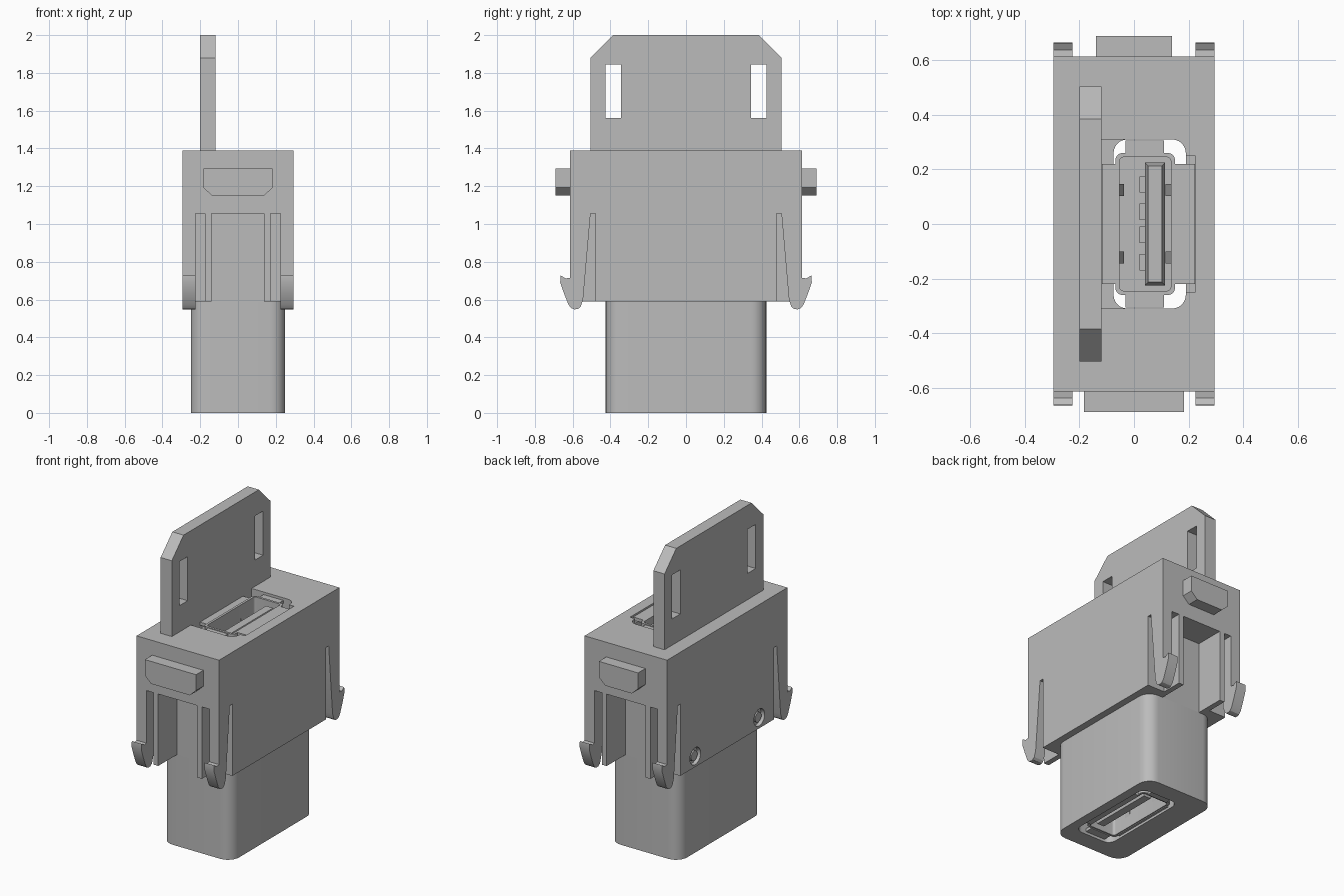
import bpy, bmesh
from math import sin, cos, pi

cube = bpy.data.objects.get("Cube")
if cube:
    bpy.data.objects.remove(cube, do_unlink=True)

grey = bpy.data.materials.new("plastic grey")
grey.use_nodes = True
grey.diffuse_color = (0.5, 0.5, 0.5, 1)
grey.node_tree.nodes["Principled BSDF"].inputs["Base Color"].default_value = (0.5, 0.5, 0.5, 1)


def prism(name, pts, axis, lo, hi):
    """Extrude a flat outline along an axis from lo to hi."""
    place = {"x": lambda u, v, w: (w, u, v),
             "y": lambda u, v, w: (u, w, v),
             "z": lambda u, v, w: (u, v, w)}[axis]
    bm = bmesh.new()
    ends = [[bm.verts.new(place(u, v, w)) for u, v in pts] for w in (lo, hi)]
    bm.faces.new(ends[0])
    bm.faces.new(ends[1])
    n = len(pts)
    for i in range(n):
        j = (i + 1) % n
        bm.faces.new((ends[0][i], ends[0][j], ends[1][j], ends[1][i]))
    bmesh.ops.recalc_face_normals(bm, faces=bm.faces)
    mesh = bpy.data.meshes.new(name)
    bm.to_mesh(mesh)
    bm.free()
    mesh.materials.append(grey)
    obj = bpy.data.objects.new(name, mesh)
    bpy.context.collection.objects.link(obj)
    return obj


def rect(a, b, c, d):
    return [(a, c), (b, c), (b, d), (a, d)]


def round_rect(a, b, c, d, r, steps=6):
    corners = ((b - r, d - r), (a + r, d - r), (a + r, c + r), (b - r, c + r))
    return [(x + r * cos((k + i / steps) * pi / 2), y + r * sin((k + i / steps) * pi / 2))
            for k, (x, y) in enumerate(corners) for i in range(steps + 1)]


def circle(u, v, r, n=24):
    return [(u + r * cos(2 * pi * i / n), v + r * sin(2 * pi * i / n)) for i in range(n)]


def box(name, x0, x1, y0, y1, z0, z1):
    return prism(name, rect(x0, x1, y0, y1), "z", z0, z1)


def activate(obj):
    bpy.ops.object.select_all(action="DESELECT")
    obj.select_set(True)
    bpy.context.view_layer.objects.active = obj


def cut(obj, *cutters):
    for c in cutters:
        mod = obj.modifiers.new("cut", "BOOLEAN")
        mod.operation = "DIFFERENCE"
        mod.solver = "EXACT"
        mod.object = c
        activate(obj)
        bpy.ops.object.modifier_apply(modifier=mod.name)
        bpy.data.objects.remove(c, do_unlink=True)


def smooth(obj):
    activate(obj)
    bpy.ops.object.shade_smooth_by_angle(angle=pi / 6)


# Housing with the socket well, end notches and clip slots
housing = box("housing", -0.295, 0.295, -0.615, 0.615, 0.59, 1.39)
cut(housing,
    prism("well", round_rect(-0.075, 0.19, -0.31, 0.31, 0.05), "z", 0.5, 1.45),
    box("well_step", -0.12, 0.0, -0.31, 0.31, 1.33, 1.45),
    box("flange_recess", 0.1, 0.225, -0.25, 0.25, 1.36, 1.45))
for s in (-1, 1):
    y0, y1 = sorted((s * 0.425, s * 0.7))
    cut(housing, box("notch", -0.14, 0.137, y0, y1, 0.5, 1.055))
    y0, y1 = sorted((s * 0.48, s * 0.7))
    for x0, x1 in ((-0.4, -0.175), (0.172, 0.4)):
        cut(housing, box("clip_slot", x0, x1, y0, y1, 0.5, 1.055))
    # Round dimples on the right side
    cut(housing, prism("dimple", circle(s * 0.327, 0.66, 0.055), "x", -0.4, -0.27))
smooth(housing)

# Lower plug sleeve
plug = prism("plug_sleeve", round_rect(-0.25, 0.25, -0.425, 0.425, 0.08), "z", 0, 0.592)
cut(plug, prism("well", round_rect(-0.075, 0.19, -0.31, 0.31, 0.05), "z", -0.1, 0.7))
smooth(plug)

# Upright tab with two slots
tab = prism("upright_tab", [(-0.505, 1.385), (0.505, 1.385), (0.505, 1.88), (0.385, 2.0),
                            (-0.385, 2.0), (-0.505, 1.88)], "x", -0.2, -0.12)
for y in (-0.385, 0.385):
    cut(tab, prism("tab_slot", rect(y - 0.042, y + 0.042, 1.56, 1.845), "x", -0.4, 0))

# Clips, end lugs and dimple pins
clip = [(0.505, 1.06), (0.615, 1.06), (0.615, 0.715), (0.637, 0.712), (0.664, 0.728),
        (0.666, 0.69), (0.645, 0.63), (0.622, 0.572), (0.607, 0.554), (0.59, 0.548),
        (0.572, 0.55), (0.558, 0.562), (0.545, 0.6)]
for s, end, w in ((-1, "front", 0.183), (1, "back", 0.14)):
    for side, x0, x1 in (("right", -0.295, -0.225), ("left", 0.225, 0.295)):
        smooth(prism(f"{end}_{side}_clip", [(s * y, z) for y, z in clip], "x", x0, x1))
    lug = [(-w, 1.295), (w, 1.295), (w, 1.192), (w - 0.045, 1.15), (0.045 - w, 1.15), (-w, 1.192)]
    y0, y1 = sorted((s * 0.61, s * 0.69))
    prism(f"{end}_lug", lug, "y", y0, y1)
    smooth(prism(f"{end}_dimple_pin", circle(s * 0.327, 0.66, 0.032), "x", -0.288, -0.265))

# Metal socket shell running through the well, with a divider
shell = prism("socket_shell", round_rect(-0.068, 0.15, -0.26, 0.26, 0.025), "z", 0.02, 1.38)
cut(shell, prism("shell_bore", round_rect(-0.053, 0.135, -0.245, 0.245, 0.015), "z", -0.1, 1.5))
smooth(shell)
box("socket_divider", -0.06, 0.142, -0.25, 0.25, 0.5, 0.9)


def socket_end(label, level):
    """Contacts, springs and lips; level maps a depth below the mouth to z."""
    def part(name, x0, x1, y0, y1, d0, d1):
        z0, z1 = sorted((level(d0), level(d1)))
        return box(f"{label}_{name}", x0, x1, y0, y1, z0, z1)

    # Tongue with a tapered tip
    bm = bmesh.new()
    bmesh.ops.create_cube(bm, size=1)
    for v in bm.verts:
        tip = v.co.z > 0
        inset = 0.012 if tip else 0
        v.co.x = 0.077 + v.co.x * 2 * (0.037 - inset)
        v.co.y = v.co.y * 2 * (0.225 - inset)
        v.co.z = level(0.03 if tip else 0.08)
    bmesh.ops.recalc_face_normals(bm, faces=bm.faces)
    mesh = bpy.data.meshes.new(f"{label}_tongue_tip")
    bm.to_mesh(mesh)
    bm.free()
    mesh.materials.append(grey)
    bpy.context.collection.objects.link(bpy.data.objects.new(mesh.name, mesh))
    part("tongue", 0.04, 0.114, -0.225, 0.225, 0.08, 0.55)

    for y in (-0.14, -0.04, 0.045, 0.145):
        part("contact", 0.02, 0.042, y - 0.03, y + 0.03, 0.1, 0.5)
    for y in (-0.122, 0.125):
        for wall, peak in ((-0.055, -0.036), (0.137, 0.115)):
            prism(f"{label}_spring", [(wall, level(0.08)), (peak, level(0.2)), (wall, level(0.32))],
                  "y", y - 0.022, y + 0.022)
    # Folded lips around the mouth
    for s in (-1, 1):
        y0, y1 = sorted((s * 0.255, s * 0.307))
        part("end_lip", -0.032, 0.11, y0, y1, 0.015, 0.035)
    part("right_lip", -0.118 if label == "upper" else -0.074, -0.06, -0.22, 0.22, 0.015, 0.035)
    part("left_lip", 0.145, 0.223 if label == "upper" else 0.188, -0.22, 0.22, 0.01, 0.03)


socket_end("upper", lambda d: 1.39 - d)
socket_end("lower", lambda d: d)
